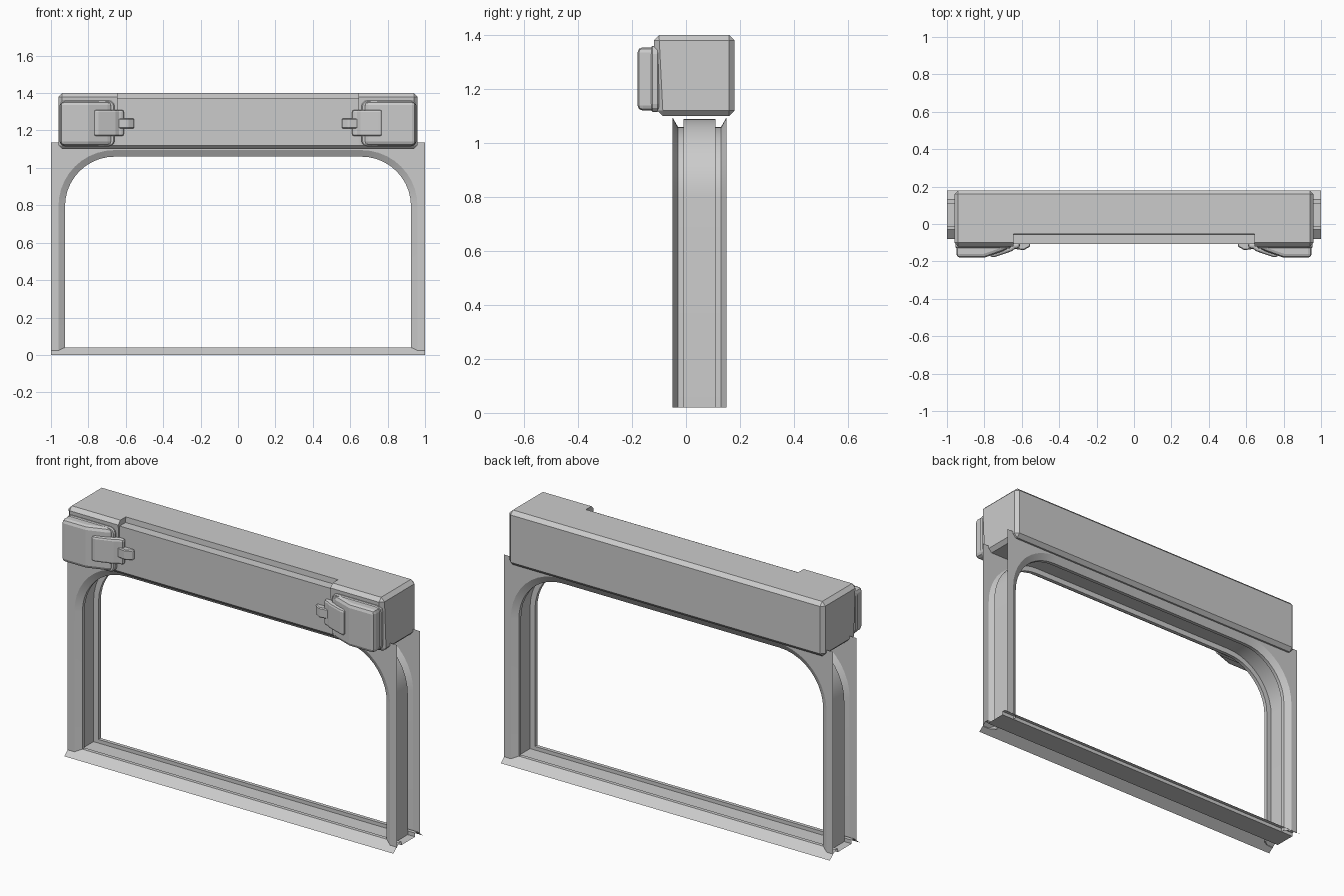
import bpy, bmesh
from math import sin, cos, pi

if "Cube" in bpy.data.objects:
    bpy.data.objects.remove(bpy.data.objects["Cube"])


def make(name, bm, recalc=True):
    if recalc:
        bmesh.ops.recalc_face_normals(bm, faces=bm.faces[:])
    me = bpy.data.meshes.new(name)
    bm.to_mesh(me)
    bm.free()
    ob = bpy.data.objects.new(name, me)
    bpy.context.collection.objects.link(ob)
    return ob


def prism(name, pts, lo, hi, to3d):
    """Closed solid: 2D outline swept from lo to hi."""
    bm = bmesh.new()
    a = [bm.verts.new(to3d(p, lo)) for p in pts]
    b = [bm.verts.new(to3d(p, hi)) for p in pts]
    bm.faces.new(a)
    bm.faces.new(b[::-1])
    n = len(pts)
    for i in range(n):
        bm.faces.new((a[i], b[i], b[(i + 1) % n], a[(i + 1) % n]))
    return make(name, bm)


def sheet(name, rows):
    """Open surface through rows of points."""
    bm = bmesh.new()
    g = [[bm.verts.new(p) for p in r] for r in rows]
    for r, s in zip(g, g[1:]):
        for i in range(len(r) - 1):
            bm.faces.new((r[i], r[i + 1], s[i + 1], s[i]))
    return make(name, bm)


def bevel(ob, width, segments=1):
    m = ob.modifiers.new("bevel", 'BEVEL')
    m.width, m.segments = width, segments
    m.limit_method, m.angle_limit = 'ANGLE', 0.6


def mirror(ob):
    ob.modifiers.new("mirror", 'MIRROR').use_axis[0] = True


along_x = lambda p, t: (t, p[0], p[1])
along_z = lambda p, t: (p[0], p[1], t)
along_y = lambda p, t: (p[0], t, p[1])


# Jambs and head: channel profile (inset, y) swept round an arch, square outside
PROFILE = [(0, -.05), (.04, -.05), (.075, -.03), (.075, -.01), (.045, -.01),
           (.045, .11), (.075, .11), (.075, .13), (.04, .15), (0, .15)]
CX, CZ, R, N = .66, .795, .34, 10
rows = []
for d, y in PROFILE:
    side = [(1 - d, y, .02)]
    for i in range(N + 1):
        c, s = cos(pi / 2 * i / N), sin(pi / 2 * i / N)
        r = R / max(c, s) if d == 0 else R - d
        side.append((CX + r * c, y, CZ + r * s))
    rows.append(side + [(-x, yy, z) for x, yy, z in reversed(side)])
frame = sheet("frame_channel", rows)

# Sill: sloped drip edges with a sunken track
SILL = [(-.08, 0), (-.03, .04), (-.01, .04), (-.01, .02),
        (.11, .02), (.11, .04), (.13, .04), (.18, 0)]
sheet("sill", [[(-1, y, z), (1, y, z)] for y, z in SILL])

# Housing: chamfered box with a slightly leaning front
housing = prism("housing", [(-.105, 1.10), (.18, 1.10), (.18, 1.40), (-.12, 1.40)],
                -.96, .96, along_x)
bevel(housing, .02)

# Cutter: long notch in the top edge and a shallow recess on the front panel
cutter = prism("housing_cutter", [(-.3, 1.0), (-.106, 1.0), (-.106, 1.37),
                                  (-.055, 1.37), (-.045, 1.5), (-.3, 1.5)],
               -.645, .645, along_x)
cutter.hide_render = True
cutter.hide_viewport = True
cutter.display_type = 'WIRE'
m = housing.modifiers.new("notch", 'BOOLEAN')
m.operation, m.object, m.solver = 'DIFFERENCE', cutter, 'EXACT'


# End clamps: base plate, raised pad, latch and tongue, mirrored
def rounded_rect(x0, x1, z0, z1, r, n=3):
    pts = []
    for k, (x, z) in enumerate([(x1 - r, z1 - r), (x0 + r, z1 - r),
                                (x0 + r, z0 + r), (x1 - r, z0 + r)]):
        for i in range(n + 1):
            a = pi / 2 * (k + i / n)
            pts.append((x + r * cos(a), z + r * sin(a)))
    return pts


base = prism("clamp_base", rounded_rect(.66, .955, 1.115, 1.36, .03), -.13, -.10, along_y)
pad = prism("clamp_pad", [(.95, -.10), (.95, -.18), (.80, -.18), (.68, -.138), (.665, -.10)],
            1.12, 1.355, along_z)
latch = prism("clamp_latch", [(.77, -.13), (.77, -.177), (.745, -.177), (.655, -.146),
                              (.635, -.132), (.61, -.128), (.61, -.10), (.70, -.10)],
              1.17, 1.31, along_z)
tongue = prism("clamp_tongue", [(.66, -.10), (.66, -.13), (.625, -.135), (.59, -.14),
                                (.555, -.12), (.555, -.103)], 1.21, 1.265, along_z)
for ob, w, seg in ((base, .006, 1), (pad, .02, 2), (latch, .012, 2), (tongue, .005, 1)):
    bevel(ob, w, seg)
    mirror(ob)

# Smooth the arch while keeping its edges sharp
bpy.context.view_layer.objects.active = frame
frame.select_set(True)
bpy.ops.object.shade_smooth_by_angle(angle=.5)
